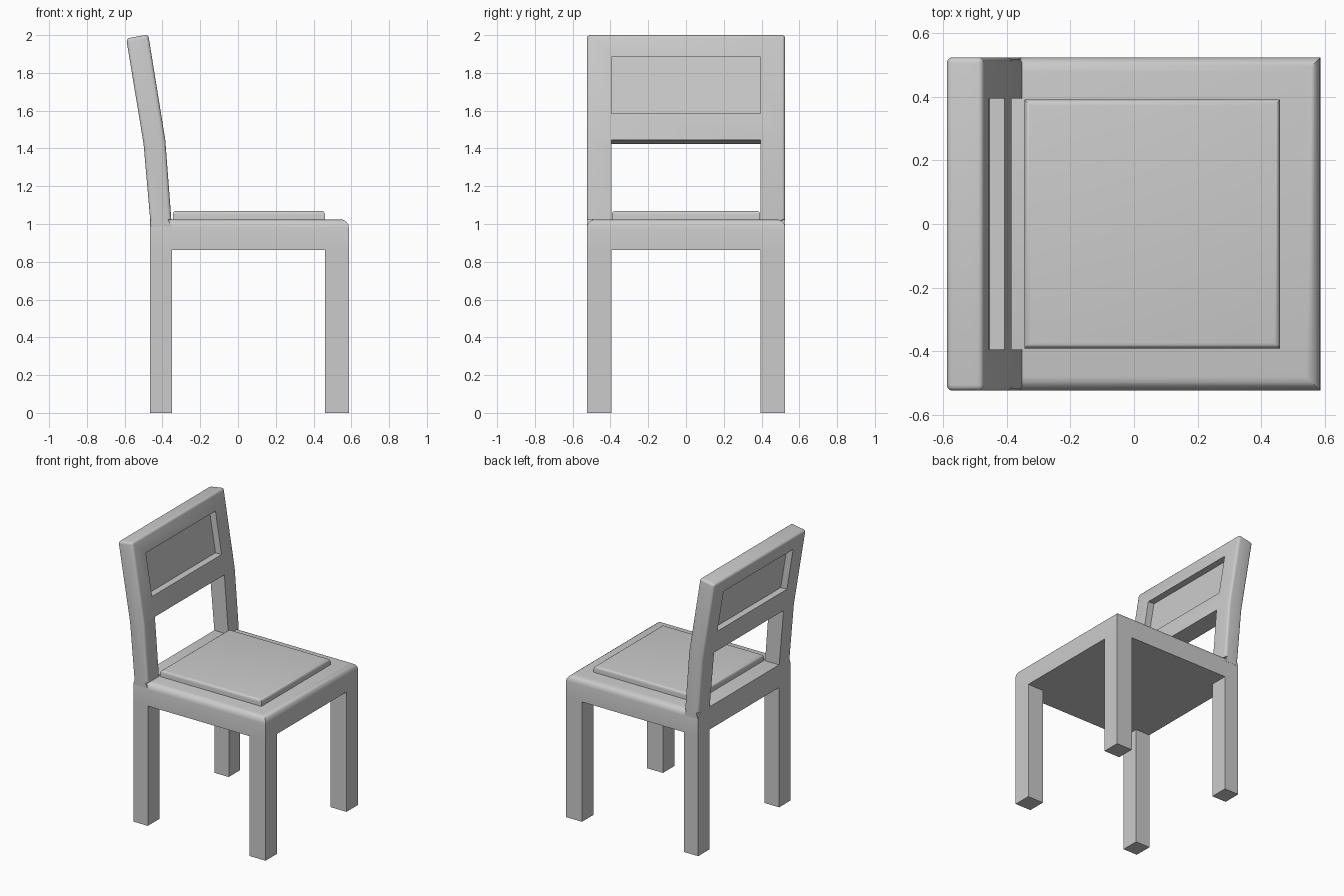
import bpy, bmesh, math

if "Cube" in bpy.data.objects:
    bpy.data.objects.remove(bpy.data.objects["Cube"])

HW = 0.525      # half width of chair
IN = 0.395      # half width between posts


def finish(bm, name):
    bmesh.ops.recalc_face_normals(bm, faces=bm.faces)
    me = bpy.data.meshes.new(name)
    bm.to_mesh(me)
    bm.free()
    ob = bpy.data.objects.new(name, me)
    bpy.context.collection.objects.link(ob)
    return ob


def extrude_profile(name, pts, y0, y1, radius=0, pick=None, segments=4):
    """Extrude an x-z outline along y, then round the edges chosen by pick(a, b)."""
    bm = bmesh.new()
    f = bm.faces.new([bm.verts.new((x, y0, z)) for x, z in pts])
    geo = bmesh.ops.extrude_face_region(bm, geom=[f])["geom"]
    for v in geo:
        if isinstance(v, bmesh.types.BMVert):
            v.co.y = y1
    if radius:
        edges = [e for e in bm.edges if pick(e.verts[0].co, e.verts[1].co)]
        bmesh.ops.bevel(bm, geom=edges, offset=radius, offset_type='OFFSET',
                        segments=segments, profile=0.5, affect='EDGES')
    return finish(bm, name)


def box(name, x0, x1, y0, y1, z0, z1, **kw):
    return extrude_profile(name, [(x0, z0), (x1, z0), (x1, z1), (x0, z1)], y0, y1, **kw)


def smooth(ob):
    bpy.ops.object.select_all(action='DESELECT')
    bpy.context.view_layer.objects.active = ob
    ob.select_set(True)
    bpy.ops.object.shade_smooth_by_angle(angle=math.radians(30))


# Legs
for side, s in (("left", -1), ("right", 1)):
    y0, y1 = sorted((s * IN, s * HW))
    box(f"front_leg_{side}", 0.46, 0.587, y0, y1, 0, 0.87)
    box(f"back_leg_{side}", -0.465, -0.35, y0, y1, 0, 0.87)

# Seat, rounded along the front and side top edges
seat = box("seat", -0.465, 0.587, -HW, HW, 0.862, 1.025, radius=0.045,
           pick=lambda a, b: min(a.z, b.z) > 1 and max(a.x, b.x) > 0.5)
smooth(seat)

# Cushion
cushion = box("cushion", -0.345, 0.46, -0.392, 0.392, 1.0, 1.07, radius=0.018,
              pick=lambda a, b: min(a.z, b.z) > 1.05)
smooth(cushion)

# Backrest: bent side profile, rounded outside edges
profile = [(-0.462, 0.985), (-0.35, 0.985), (-0.353, 1.025), (-0.385, 1.445),
           (-0.475, 2.003), (-0.592, 1.982), (-0.50, 1.425), (-0.465, 1.025)]
back = extrude_profile("backrest", profile, -HW, HW, radius=0.018,
                       pick=lambda a, b: max(a.z, b.z) > 1.1
                       and (abs(a.y - b.y) < 0.1 or min(a.z, b.z) > 1.9))

# Cutters: opening under the panel, and a recess on each face


def slope(z, front):
    """x of the upper front or back face at height z."""
    return (-0.385 if front else -0.50) - (z - (1.445 if front else 1.425)) * 0.163


D = 0.048
cutters = [extrude_profile("opening_cutter",
                           [(-0.7, 0.9), (-0.2, 0.9), (-0.2, 1.477), (-0.7, 1.39)], -IN, IN)]
for front, d, out in ((True, -D, 0.2), (False, D, -0.2)):
    lo, hi = slope(1.585, front), slope(1.885, front)
    cutters.append(extrude_profile("recess_cutter", [(lo + d, 1.585), (lo + out, 1.585),
                                                     (hi + out, 1.885), (hi + d, 1.885)], -IN, IN))
bpy.context.view_layer.objects.active = back
for c in cutters:
    c.hide_render = True
    m = back.modifiers.new("cut", 'BOOLEAN')
    m.operation = 'DIFFERENCE'
    m.solver = 'EXACT'
    m.object = c
    bpy.ops.object.modifier_apply(modifier=m.name)
    bpy.data.objects.remove(c)
smooth(back)
